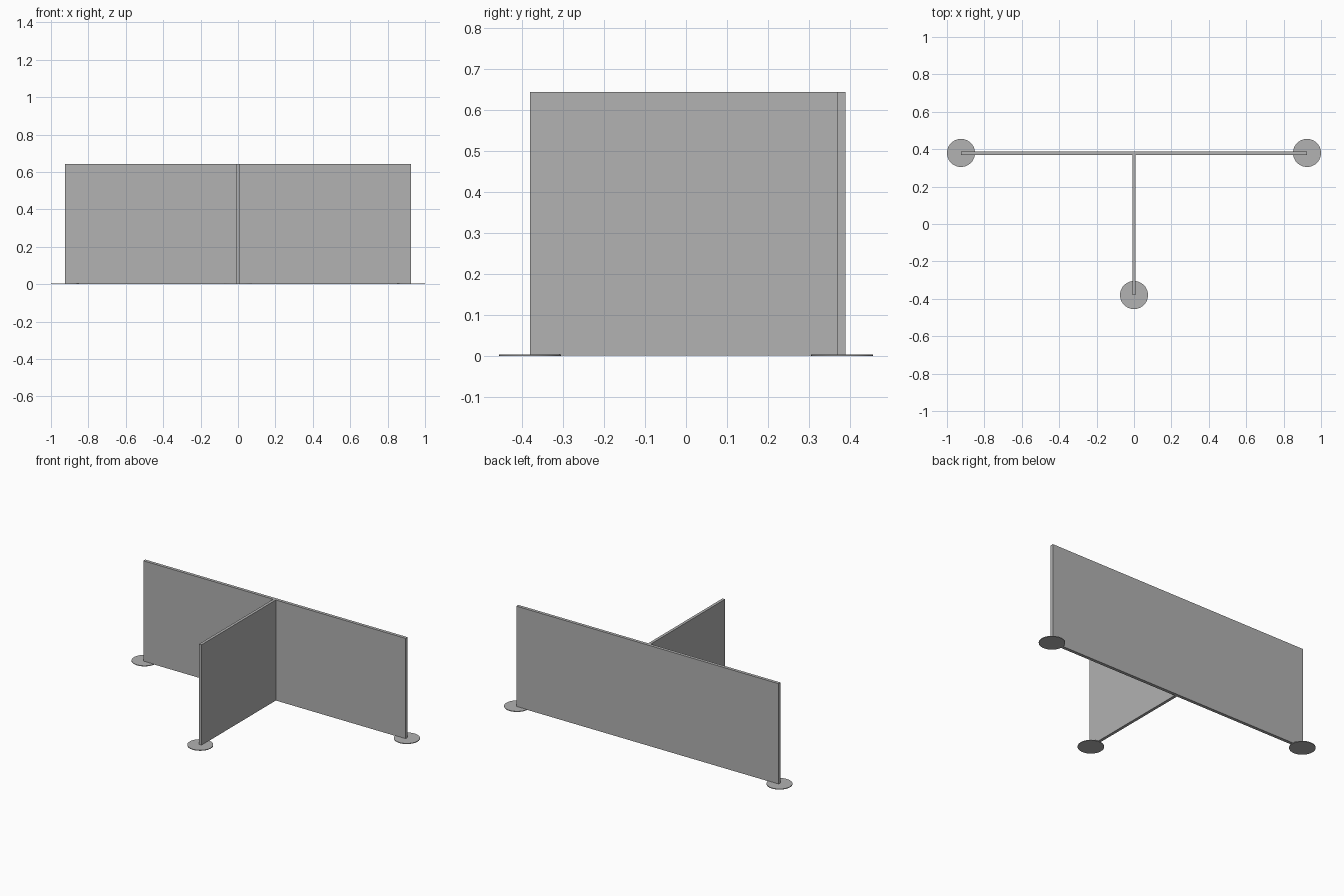
import bpy

cube = bpy.data.objects.get("Cube")
if cube:
    bpy.data.objects.remove(cube, do_unlink=True)

# Single flat grey
grey = bpy.data.materials.new("panel_grey")
grey.use_nodes = True
colour = (0.445, 0.445, 0.445, 1)
grey.diffuse_color = colour
grey.node_tree.nodes["Principled BSDF"].inputs["Base Color"].default_value = colour

DISC_Y, DISC_R, DISC_H = 0.38, 0.075, 0.004
HALF_WIDTH = 0.925
BOTTOM, TOP = 0.002, 0.643
THICK = 0.02


def panel(name, x0, x1, y0, y1):
    """Upright rectangular board between the given limits."""
    bpy.ops.mesh.primitive_cube_add(
        size=1, location=((x0 + x1) / 2, (y0 + y1) / 2, (BOTTOM + TOP) / 2))
    ob = bpy.context.object
    ob.name = name
    ob.scale = (x1 - x0, y1 - y0, TOP - BOTTOM)
    bpy.ops.object.transform_apply(location=False, rotation=False, scale=True)
    ob.data.materials.append(grey)


def foot(name, x, y):
    """Thin round base plate."""
    bpy.ops.mesh.primitive_cylinder_add(
        vertices=48, radius=DISC_R, depth=DISC_H, location=(x, y, DISC_H / 2))
    ob = bpy.context.object
    ob.name = name
    ob.data.materials.append(grey)
    bpy.ops.object.shade_smooth_by_angle()


# Long back screen and the divider that meets its middle
back_face = 0.388
panel("back_panel", -HALF_WIDTH, HALF_WIDTH, back_face - THICK, back_face)
panel("divider_panel", -THICK * 0.45, THICK * 0.45, -DISC_Y, back_face - THICK)

# Feet under the three free ends
foot("left_foot", HALF_WIDTH, DISC_Y)
foot("right_foot", -HALF_WIDTH, DISC_Y)
foot("front_foot", 0, -DISC_Y)
